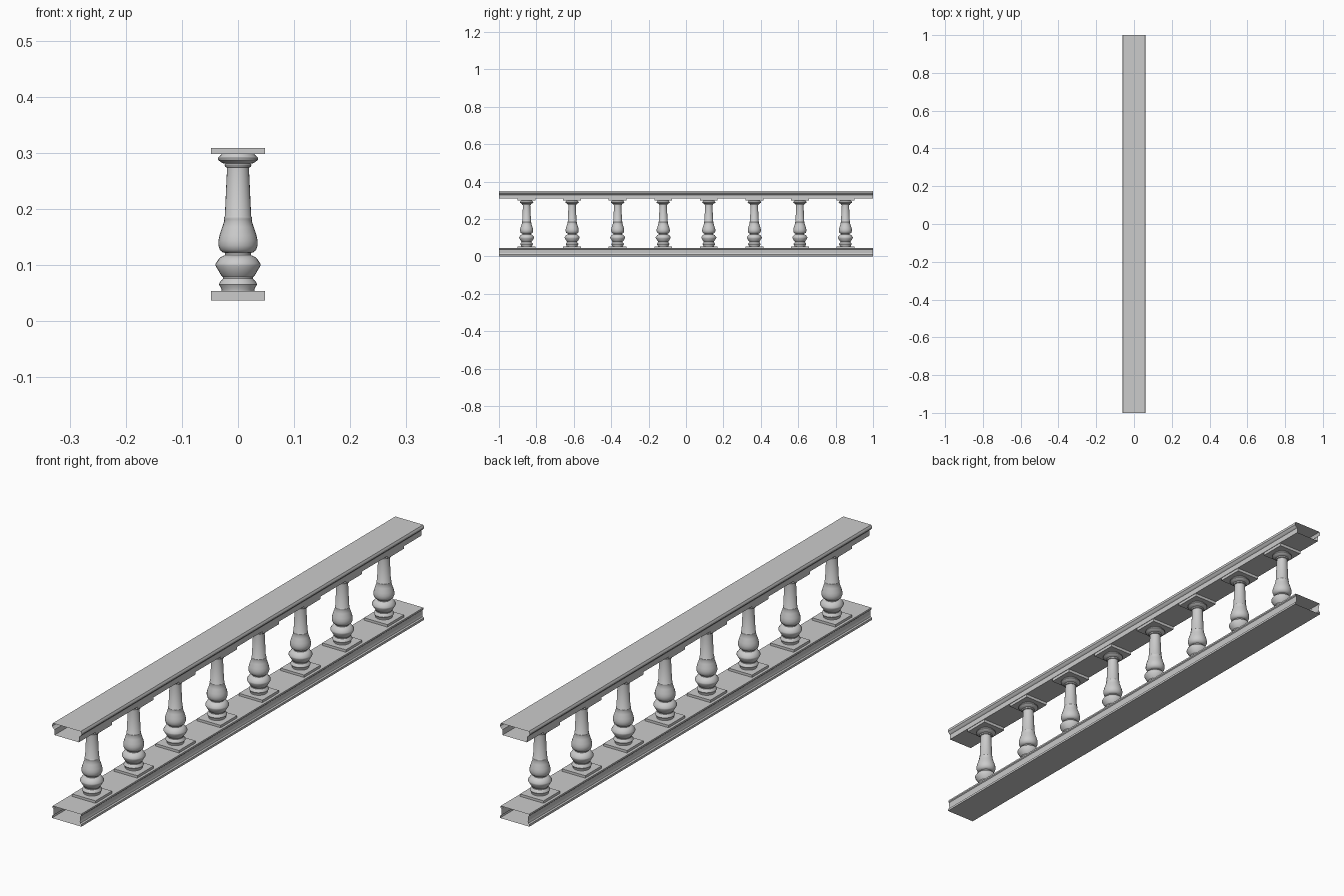
import bpy, bmesh, math

if "Cube" in bpy.data.objects:
    bpy.data.objects.remove(bpy.data.objects["Cube"])

COUNT, SPACING, SIDES = 8, 0.2435, 24


def finish(name, bm, smooth=False):
    bmesh.ops.recalc_face_normals(bm, faces=bm.faces[:])
    me = bpy.data.meshes.new(name)
    bm.to_mesh(me)
    bm.free()
    ob = bpy.data.objects.new(name, me)
    bpy.context.collection.objects.link(ob)
    if smooth:
        bpy.ops.object.select_all(action='DESELECT')
        ob.select_set(True)
        bpy.context.view_layer.objects.active = ob
        bpy.ops.object.shade_smooth_by_angle(angle=math.radians(35))
    return ob


def rail(name, half):
    """Open-ended moulded rail: mirrored half profile swept along y."""
    bm = bmesh.new()
    loop = half + [(-x, z) for x, z in reversed(half)]
    a, b = [[bm.verts.new((x, y, z)) for x, z in loop] for y in (-1, 1)]
    for i in range(len(loop)):
        j = (i + 1) % len(loop)
        bm.faces.new((a[i], a[j], b[j], b[i]))
    return finish(name, bm)


def slab(name, y, z0, z1, half=0.048):
    bm = bmesh.new()
    bmesh.ops.create_cube(bm, size=1)
    for v in bm.verts:
        v.co = (v.co.x * 2 * half, y + v.co.y * 2 * half,
                z0 + (v.co.z + 0.5) * (z1 - z0))
    return finish(name, bm)


def lathe(name, y, profile):
    bm = bmesh.new()
    rings = [[bm.verts.new((r * math.cos(2 * math.pi * k / SIDES),
                            y + r * math.sin(2 * math.pi * k / SIDES), z))
              for k in range(SIDES)] for r, z in profile]
    for lo, hi in zip(rings, rings[1:]):
        for k in range(SIDES):
            n = (k + 1) % SIDES
            bm.faces.new((lo[k], lo[n], hi[n], hi[k]))
    return finish(name, bm, True)


# Bottom and top rails
rail("bottom_rail", [(0.06, 0), (0.06, 0.008), (0.055, 0.011), (0.053, 0.018),
                     (0.055, 0.036), (0.058, 0.039), (0.058, 0.045)])
rail("top_rail", [(0.05, 0.309), (0.05, 0.329), (0.054, 0.332),
                  (0.06, 0.339), (0.06, 0.345), (0.057, 0.351)])

# Turned baluster outline as (radius, height)
turning = [
    (0.029, 0.053), (0.029, 0.057), (0.034, 0.066), (0.033, 0.069),
    (0.027, 0.076), (0.027, 0.079), (0.030, 0.082), (0.040, 0.099),
    (0.040, 0.103), (0.033, 0.113), (0.028, 0.116), (0.023, 0.118),
    (0.023, 0.122), (0.027, 0.123), (0.032, 0.127), (0.035, 0.135),
    (0.035, 0.144), (0.033, 0.153), (0.028, 0.168), (0.0245, 0.179),
    (0.025, 0.181), (0.025, 0.185), (0.0235, 0.187), (0.0195, 0.274),
    (0.023, 0.275), (0.024, 0.279), (0.022, 0.281), (0.028, 0.282),
    (0.036, 0.288), (0.036, 0.291), (0.031, 0.296), (0.029, 0.299)]

# Balusters with square base and cap slabs
for i in range(COUNT):
    y = (i - (COUNT - 1) / 2) * SPACING
    slab(f"base_slab_{i + 1}", y, 0.037, 0.054)
    lathe(f"baluster_{i + 1}", y, turning)
    slab(f"cap_slab_{i + 1}", y, 0.298, 0.309)
